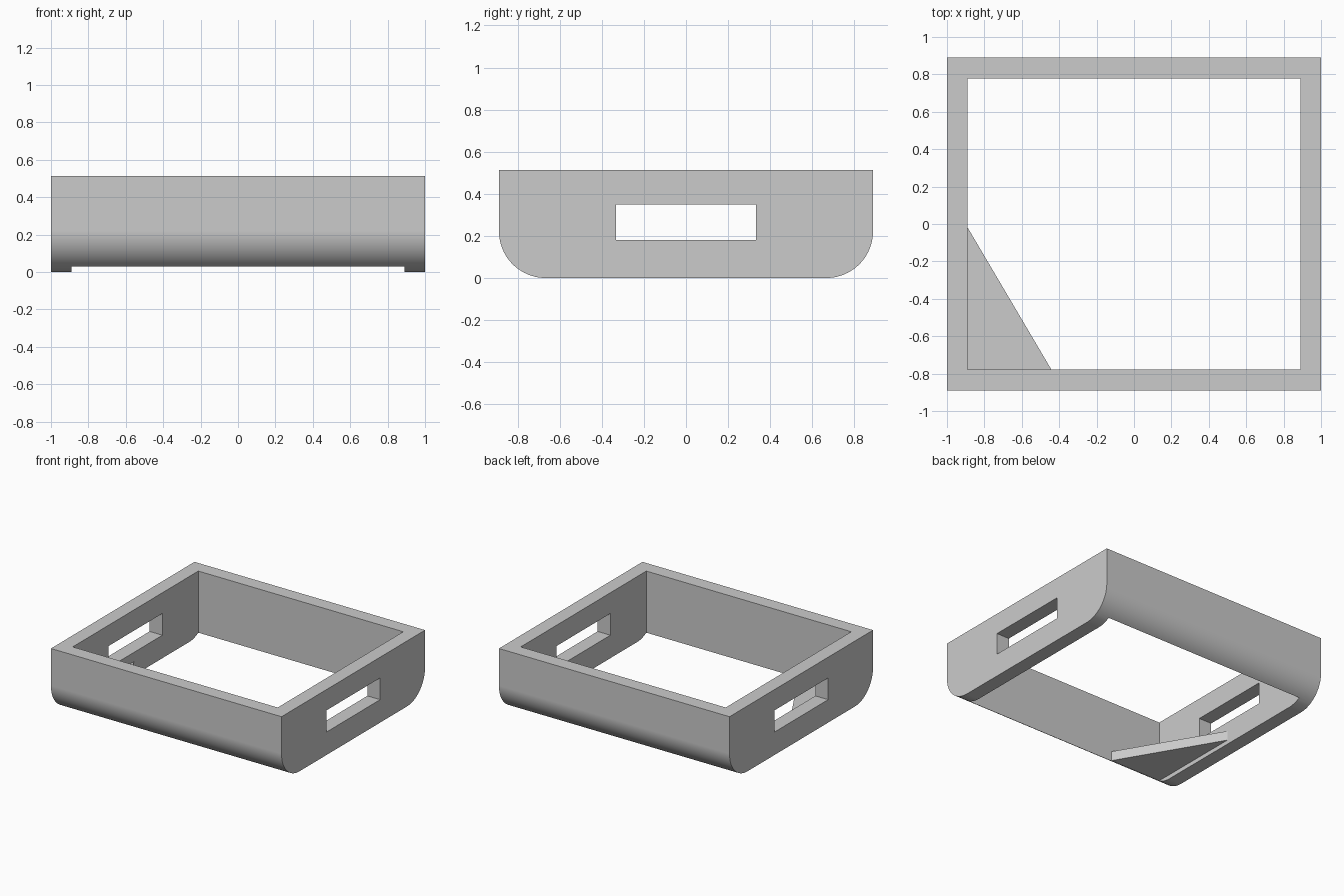
import bpy
import bmesh
from math import sin, cos, pi, radians
from mathutils import Vector

default = bpy.data.objects.get("Cube")
if default:
    bpy.data.objects.remove(default, do_unlink=True)

HALF_X, HALF_Y, HEIGHT = 1.0, 0.889, 0.513
WALL = 0.111
ROUND = 0.222
INNER_X, INNER_Y = HALF_X - WALL, HALF_Y - WALL

grey = bpy.data.materials.new("plain_grey")
grey.use_nodes = True
grey.diffuse_color = (0.6, 0.6, 0.6, 1)
grey.node_tree.nodes["Principled BSDF"].inputs["Base Color"].default_value = (0.6, 0.6, 0.6, 1)


def prism(name, points, direction):
    """Extrude a closed outline of 3D points along a direction."""
    bm = bmesh.new()
    face = bm.faces.new([bm.verts.new(p) for p in points])
    extruded = bmesh.ops.extrude_face_region(bm, geom=[face])["geom"]
    moved = [v for v in extruded if isinstance(v, bmesh.types.BMVert)]
    bmesh.ops.translate(bm, verts=moved, vec=Vector(direction))
    bmesh.ops.recalc_face_normals(bm, faces=bm.faces)
    mesh = bpy.data.meshes.new(name)
    bm.to_mesh(mesh)
    bm.free()
    mesh.materials.append(grey)
    obj = bpy.data.objects.new(name, mesh)
    bpy.context.collection.objects.link(obj)
    return obj


def box(name, hx, hy, z0, z1):
    outline = [(-hx, -hy, z0), (hx, -hy, z0), (hx, hy, z0), (-hx, hy, z0)]
    return prism(name, outline, (0, 0, z1 - z0))


def select_only(obj):
    bpy.ops.object.select_all(action="DESELECT")
    obj.select_set(True)
    bpy.context.view_layer.objects.active = obj


def cut(target, cutter):
    cutter.hide_render = True
    mod = target.modifiers.new("cut", "BOOLEAN")
    mod.operation = "DIFFERENCE"
    mod.solver = "EXACT"
    mod.object = cutter
    select_only(target)
    bpy.ops.object.modifier_apply(modifier=mod.name)
    bpy.data.objects.remove(cutter, do_unlink=True)


# Tray frame: side profile with rounded lower corners, extruded across the width
steps = 20
arc = [(HALF_Y - ROUND + ROUND * sin(a), ROUND - ROUND * cos(a))
       for a in (i * pi / 2 / steps for i in range(steps + 1))]
half = arc + [(HALF_Y, HEIGHT)]
profile = half + [(-y, z) for y, z in reversed(half)]
frame = prism("tray_frame", [(-HALF_X, y, z) for y, z in profile], (2 * HALF_X, 0, 0))

# Open middle and the hand holes in both sides
cut(frame, box("middle_cutter", INNER_X, INNER_Y, -0.5, 1.0))
cut(frame, box("handle_cutter", 1.5, 0.333, 0.18, 0.35))

# Smooth rounded edges, crisp corners
select_only(frame)
bpy.ops.object.shade_smooth_by_angle(angle=radians(25))
weighted = frame.modifiers.new("even_normals", "WEIGHTED_NORMAL")
weighted.keep_sharp = True

# Triangular brace in one front corner
prism("corner_brace",
      [(-INNER_X, -INNER_Y, 0.033), (-0.442, -INNER_Y, 0.033), (-INNER_X, -0.02, 0.033)],
      (0, 0, 0.075))
